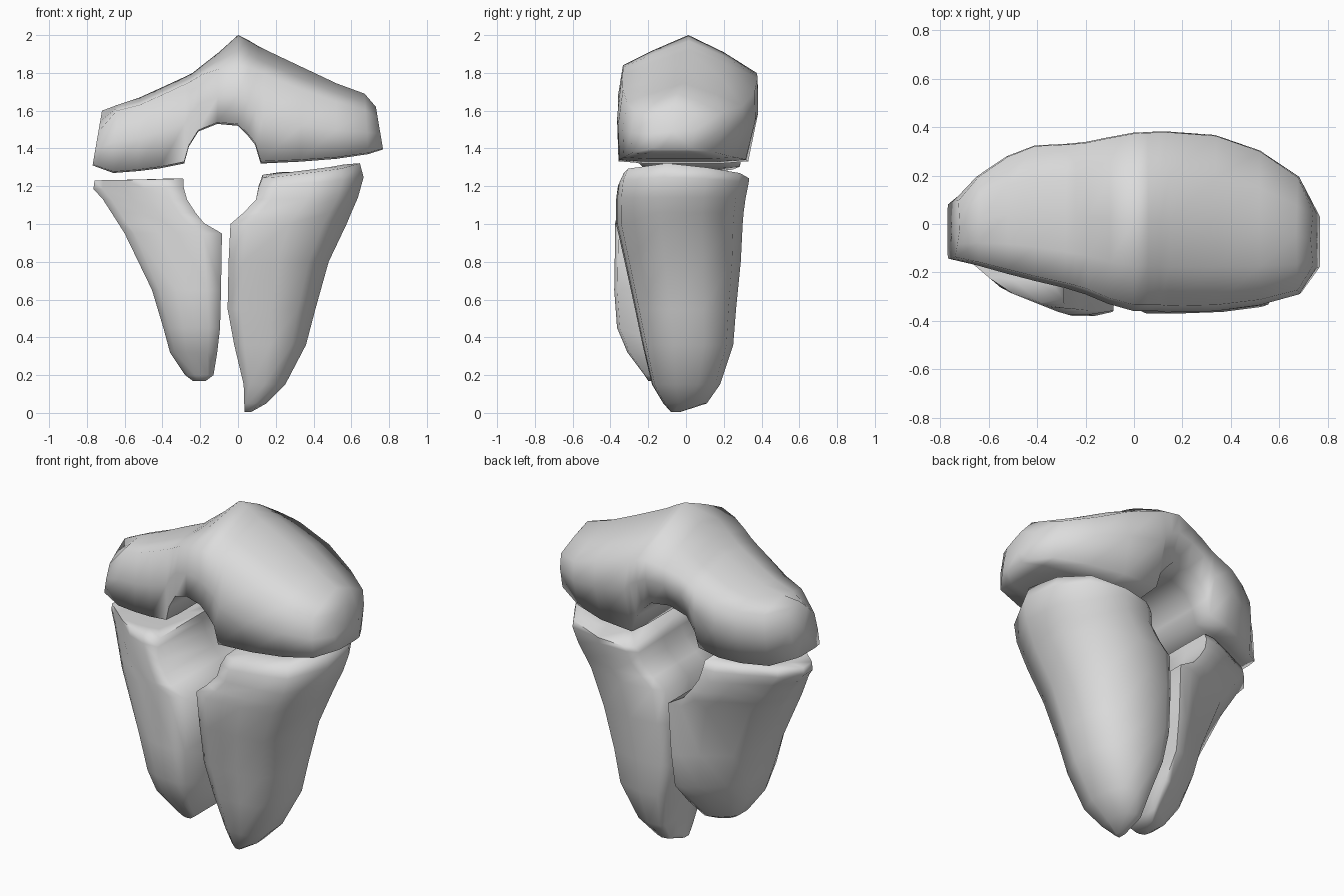
import bpy, bmesh
from mathutils import Vector

stone = bpy.data.materials.new("grey_stone")
stone.diffuse_color = (0.72, 0.72, 0.72, 1)


def loft(name, rings):
    """Skin a list of closed rings and close both ends with a fan."""
    bm = bmesh.new()
    loops = [[bm.verts.new(p) for p in ring] for ring in rings]
    n = len(loops[0])
    for a, b in zip(loops, loops[1:]):
        for i in range(n):
            j = (i + 1) % n
            bm.faces.new((a[i], a[j], b[j], b[i]))
    for loop in (loops[0], loops[-1]):
        mid = bm.verts.new(sum((v.co for v in loop), Vector()) / n)
        for i in range(n):
            bm.faces.new((loop[i], loop[(i + 1) % n], mid))
    bmesh.ops.recalc_face_normals(bm, faces=bm.faces)
    mesh = bpy.data.meshes.new(name)
    bm.to_mesh(mesh)
    bm.free()
    mesh.materials.append(stone)
    obj = bpy.data.objects.new(name, mesh)
    bpy.context.collection.objects.link(obj)
    bpy.ops.object.select_all(action='DESELECT')
    obj.select_set(True)
    bpy.context.view_layer.objects.active = obj
    bpy.ops.object.shade_smooth_by_angle(angle=1.5)
    return obj


# Upper boulder: sections along x, arched underneath over the round opening
def arch_ring(xb, xt, zb, zt, y0, y1, front, back):
    """front and back are the drops from the ridge to the two shoulders."""
    h = zt - zb
    f, b = 1 - front / h, 1 - back / h
    section = [(0, 0), (-.6, 0), (-.98, .02), (-1, f * .5), (-.93, f),
               (-.5, 1 - .5 * front / h), (0, 1), (.5, 1 - .45 * back / h),
               (.97, b), (.98, b * .6), (.84, .02), (.45, 0)]
    return [(xb + (xt - xb) * v, (y0 + y1) / 2 + u * (y1 - y0) / 2, zb + h * v)
            for u, v in section]


# x at bottom, x at top, z bottom, z top, y front, y back, shoulder drops
loft("upper_boulder", [arch_ring(*row) for row in [
    (-.77, -.72, 1.31, 1.60, -.145, .10, .11, .03),
    (-.66, -.64, 1.27, 1.63, -.17, .20, .03, .05),
    (-.53, -.52, 1.28, 1.67, -.205, .285, .04, .07),
    (-.41, -.41, 1.295, 1.72, -.235, .33, .04, .08),
    (-.285, -.28, 1.32, 1.78, -.265, .337, .04, .09),
    (-.26, -.24, 1.41, 1.80, -.275, .34, .04, .09),
    (-.21, -.19, 1.49, 1.84, -.29, .345, .05, .1),
    (-.11, -.10, 1.53, 1.91, -.33, .365, .09, .14),
    (0, 0, 1.52, 2.00, -.36, .385, .16, .2),
    (.05, .06, 1.47, 1.97, -.36, .387, .14, .18),
    (.09, .11, 1.42, 1.94, -.36, .39, .13, .16),
    (.12, .15, 1.32, 1.92, -.365, .39, .13, .15),
    (.33, .34, 1.33, 1.83, -.36, .375, .12, .13),
    (.52, .52, 1.345, 1.745, -.335, .31, .10, .12),
    (.69, .67, 1.37, 1.69, -.29, .20, .09, .1),
    (.768, .73, 1.395, 1.62, -.18, .05, .06, .06),
]])


def tusk(name, outline, rows, pivot, front=lambda x: -1):
    """Tapered boulder: sections up z, tilted along x and folded along y."""
    rings = []
    for z, xi, xo, y0, y1, tilt, fold in rows:
        ring = []
        for u, v in outline:
            x = xi + (xo - xi) * u
            y = max((y0 + y1) / 2 + v * (y1 - y0) / 2, front(x))
            ring.append((x, y, z + tilt * (x - pivot) - fold * abs(y + .12)))
        rings.append(ring)
    return loft(name, rings)


# Lower right boulder
RIGHT = [(0, -.3), (0, -.88), (.15, -1), (.5, -.98), (.8, -.92), (1, -.3), (.97, .35),
         (.78, .85), (.4, 1), (.1, .95), (0, .85), (0, .2)]
tusk("lower_right_boulder", RIGHT, [
    (.005, .035, .07, -.08, -.03, 0, 0),
    (.05, .033, .15, -.12, .11, 0, 0),
    (.15, .03, .25, -.18, .18, 0, 0),
    (.36, -.02, .36, -.23, .25, 0, 0),
    (.55, -.055, .41, -.27, .265, 0, 0),
    (.80, -.05, .48, -.325, .29, 0, 0),
    (1.0, -.04, .575, -.37, .30, 0, 0),
    (1.06, .03, .60, -.37, .305, 0, 0),
    (1.13, .095, .635, -.37, .315, .02, 0),
    (1.205, .11, .665, -.36, .33, .08, .03),
    (1.262, .13, .645, -.335, .335, .12, .1),
    (1.268, .22, .56, -.23, .22, .12, .1),
], .13)

# Lower left boulder, its outer front corner chamfered
LEFT = [(0, -.95), (.2, -1), (.45, -1), (.65, -.95), (.9, -.85), (1, -.6),
        (1, .12), (.8, .48), (.4, .78), (.15, .95), (0, .96), (0, .4)]
tusk("lower_left_boulder", LEFT, [
    (.17, -.17, -.24, -.20, -.05, 0, 0),
    (.20, -.13, -.28, -.22, .02, 0, 0),
    (.32, -.11, -.36, -.31, .14, 0, 0),
    (.45, -.095, -.395, -.365, .25, 0, 0),
    (.65, -.09, -.455, -.38, .28, 0, 0),
    (.95, -.085, -.60, -.375, .30, 0, 0),
    (1.005, -.18, -.635, -.375, .295, 0, 0),
    (1.06, -.225, -.67, -.37, .29, 0, 0),
    (1.13, -.27, -.715, -.365, .28, 0, 0),
    (1.195, -.288, -.765, -.345, .27, .02, 0),
    (1.245, -.29, -.76, -.325, .25, .03, .02),
    (1.245, -.36, -.67, -.23, .16, .03, .02),
], -.285, lambda x: max(-.38 - .4 * (x + .27), -.28 - .85 * (x + .53), -.385))
